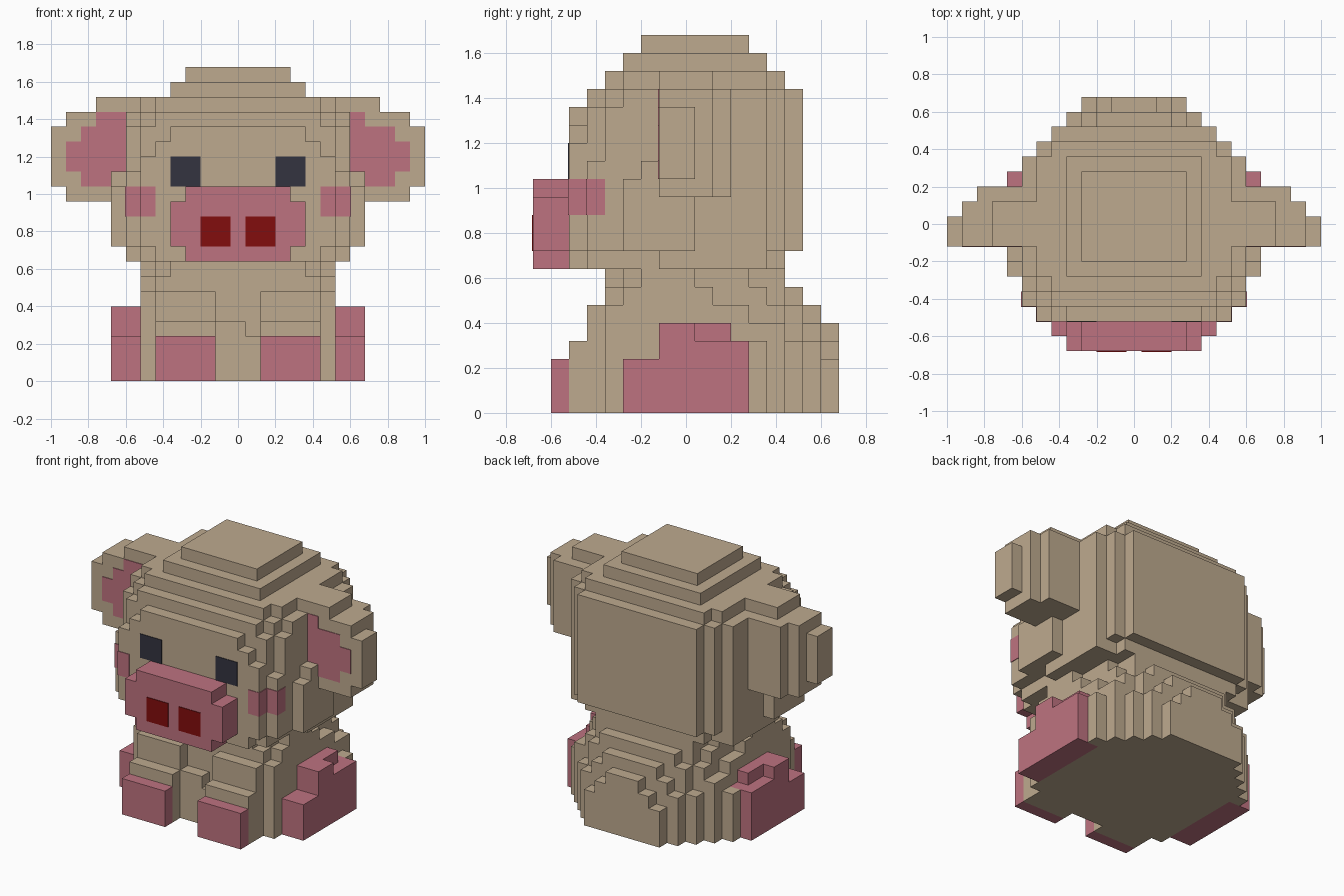
import bpy
import bmesh

cube = bpy.data.objects.get("Cube")
if cube:
    bpy.data.objects.remove(cube, do_unlink=True)

S = 0.08  # edge of one block


def material(name, rgb):
    m = bpy.data.materials.new(name)
    m.use_nodes = True
    m.diffuse_color = (*rgb, 1)
    bsdf = next(n for n in m.node_tree.nodes if n.type == 'BSDF_PRINCIPLED')
    bsdf.inputs["Base Color"].default_value = (*rgb, 1)
    bsdf.inputs["Roughness"].default_value = 0.9
    return m


TAN = material("tan", (0.515, 0.402, 0.275))
PINK = material("pink", (0.515, 0.171, 0.216))
DARK = material("dark_slate", (0.034, 0.034, 0.051))
RED = material("deep_red", (0.223, 0.004, 0.004))


def add_object(name, bm, mat):
    bmesh.ops.recalc_face_normals(bm, faces=bm.faces)
    mesh = bpy.data.meshes.new(name)
    bm.to_mesh(mesh)
    bm.free()
    mesh.materials.append(mat)
    obj = bpy.data.objects.new(name, mesh)
    bpy.context.collection.objects.link(obj)
    return obj


def blocks(name, boxes, mat):
    """Fuse boxes (x0, x1, y0, y1, z0, z1) on the block grid into one outer skin."""
    cells = set()
    for x0, x1, y0, y1, z0, z1 in boxes:
        for i in range(round(x0 / S + .5), round(x1 / S + .5)):
            for j in range(round(y0 / S + .5), round(y1 / S + .5)):
                for k in range(round(z0 / S), round(z1 / S)):
                    cells.add((i, j, k))
    bm = bmesh.new()
    verts = {}

    def vert(p):
        if p not in verts:
            verts[p] = bm.verts.new(((p[0] - .5) * S, (p[1] - .5) * S, p[2] * S))
        return verts[p]

    for c in sorted(cells):
        for axis in range(3):
            u, v = (axis + 1) % 3, (axis + 2) % 3
            for side in (0, 1):
                n = list(c)
                n[axis] += 1 if side else -1
                if tuple(n) in cells:
                    continue
                quad = []
                for du, dv in ((0, 0), (1, 0), (1, 1), (0, 1)):
                    p = list(c)
                    p[axis] += side
                    p[u] += du
                    p[v] += dv
                    quad.append(vert(tuple(p)))
                bm.faces.new(quad if side else quad[::-1])
    return add_object(name, bm, mat)


def plates(name, boxes, mat, grow=0.004):
    """Thin painted details: plain boxes swollen slightly past the surface."""
    bm = bmesh.new()
    for x0, x1, y0, y1, z0, z1 in boxes:
        made = bmesh.ops.create_cube(bm, size=1)["verts"]
        for v in made:
            v.co = ((x0 + x1) / 2 + v.co.x * (x1 - x0),
                    (y0 + y1) / 2 + v.co.y * (y1 - y0 + 2 * grow),
                    (z0 + z1) / 2 + v.co.z * (z1 - z0))
    return add_object(name, bm, mat)


def centred(rows):
    return [(-h, h, *rest) for h, *rest in rows]


def flip(boxes):
    return [(-x1, -x0, *rest) for x0, x1, *rest in boxes]


def pair(name, boxes, mat, build=blocks):
    build("left_" + name, boxes, mat)
    build("right_" + name, flip(boxes), mat)


# Head: half width, y range, z range
blocks("head", centred([
    (.44, -.52, .44, .64, .72), (.52, -.44, .36, .64, .72), (.60, -.12, .36, .64, .72),
    (.36, -.52, .52, .72, 1.36), (.44, -.52, .52, .72, 1.28), (.52, -.52, .44, .72, 1.20),
    (.60, -.44, .36, .72, 1.12), (.68, -.28, .04, .72, 1.04), (.68, -.20, .04, 1.04, 1.12),
    (.52, -.44, .44, .72, 1.36), (.60, -.36, .36, .72, 1.36),
    (.44, -.44, .52, .72, 1.44), (.52, -.36, .44, .72, 1.44), (.60, -.28, .36, .72, 1.44),
    (.44, -.36, .44, 1.44, 1.52), (.52, -.28, .36, 1.44, 1.52),
    (.36, -.28, .36, 1.52, 1.60), (.28, -.20, .28, 1.60, 1.68),
]), TAN)

# Body, with the stepped rump at the back
blocks("body", centred([
    (.52, -.20, .04, 0, .64), (.44, -.28, .28, 0, .64), (.36, -.36, .44, 0, .64),
    (.52, -.28, .12, 0, .56), (.44, -.36, .36, 0, .56), (.28, -.36, .52, 0, .56),
    (.52, -.36, .28, 0, .48), (.44, -.36, .44, 0, .48), (.36, -.36, .52, 0, .48),
    (.52, -.36, .44, 0, .40), (.44, -.36, .52, 0, .32),
    (.20, .52, .60, 0, .48), (.28, .52, .60, 0, .40), (.36, .52, .60, 0, .32),
    (.12, .60, .68, 0, .40), (.20, .60, .68, 0, .32), (.28, .60, .68, 0, .24),
    (.12, -.44, -.36, 0, .24),
]) + [(-.12, .04, -.44, -.36, 0, .32),
      (.52, .60, .28, .36, 0, .32), (-.60, -.52, .28, .36, 0, .32)], TAN)

# Front legs and feet
pair("front_leg", [(.12, .44, -.52, -.44, 0, .32), (.12, .44, -.44, -.36, 0, .48)], TAN)
pair("front_foot", [(.12, .44, -.60, -.52, 0, .24)], PINK)

# Hind legs
pair("hind_leg", [
    (.52, .68, -.28, .28, 0, .24), (.52, .68, -.12, .28, .24, .32),
    (.52, .68, -.12, .04, .32, .40), (.52, .60, .04, .20, .32, .40),
], PINK)

# Ears
pair("ear", [
    (.60, .84, -.12, .20, .96, 1.44), (.84, .92, -.12, .12, .96, 1.44),
    (.92, 1.0, -.12, .04, 1.04, 1.36), (.52, .76, -.12, .12, 1.44, 1.52),
], TAN)


def inner_ear(top):
    return [(.60, x, -.12, -.12, z0, z1) for x, z0, z1 in
            ((.84, 1.04, 1.12), (.92, 1.12, 1.28), (.84, 1.28, 1.36), (top, 1.36, 1.44))]


plates("left_inner_ear", inner_ear(.68), PINK)
plates("right_inner_ear", flip(inner_ear(.76)), PINK)

# Snout and nostrils
blocks("snout", centred([(.36, -.68, -.52, .72, .96), (.28, -.68, -.52, .64, 1.04)]), PINK)
pair("nostril", [(.04, .20, -.68, -.68, .72, .88)], RED, plates)

# Eyes
pair("eye", [(.20, .36, -.52, -.52, 1.04, 1.20)], DARK, plates)

# Cheek blush wrapping the stepped corner of the face
G = 0.004
pair("cheek", [(.44, .52 + G, -.52, -.44 - G, .88, 1.04),
               (.52, .60 + G, -.44, -.36 - G, .88, 1.04)], PINK, plates)
